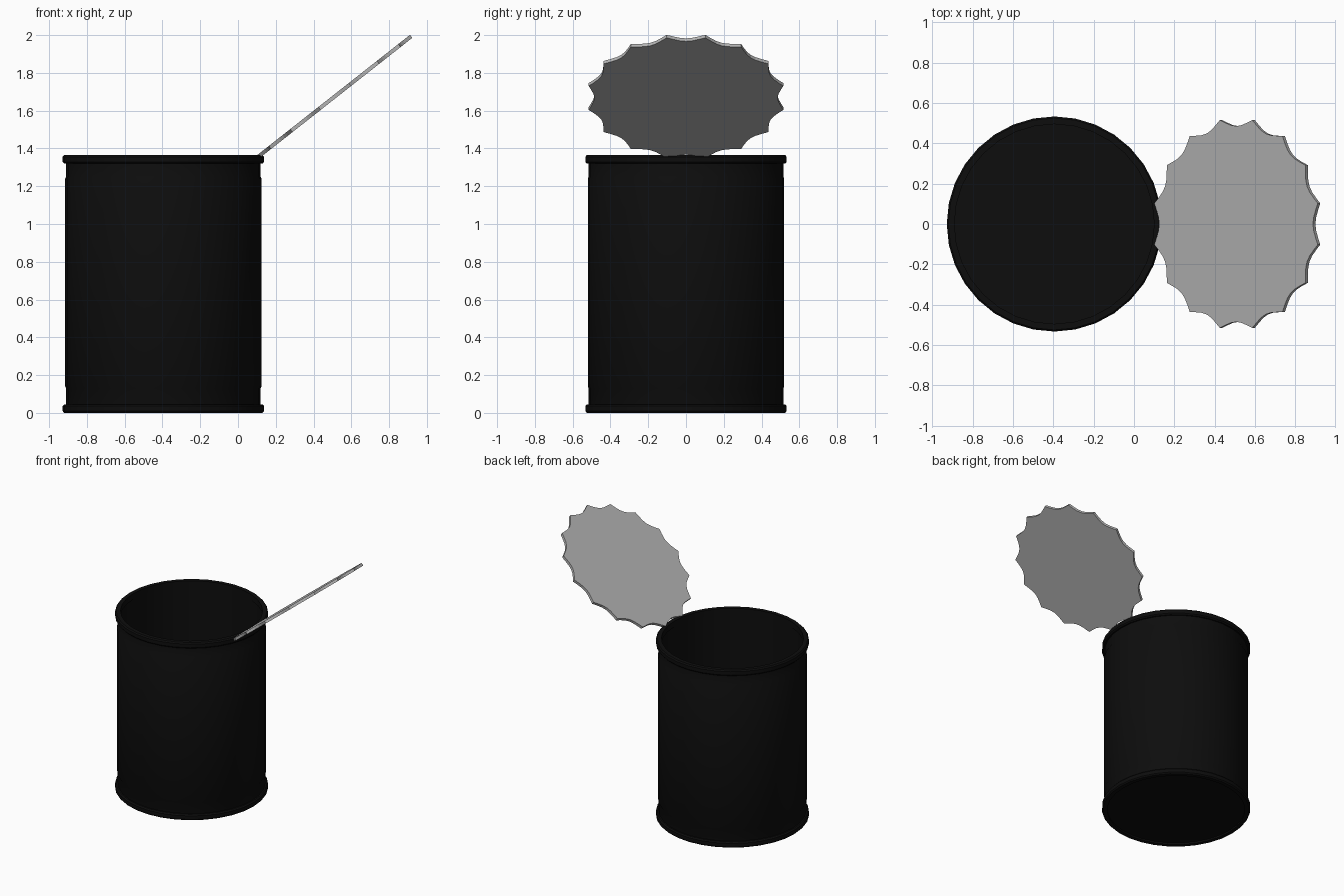
import bpy
import bmesh
from math import sin, cos, pi, radians

cube = bpy.data.objects.get("Cube")
if cube:
    bpy.data.objects.remove(cube)

SIDES = 32
CAN_X = -0.395
HEIGHT = 1.365


def material(name, value):
    mat = bpy.data.materials.new(name)
    mat.use_nodes = True
    color = (value, value, value, 1)
    mat.diffuse_color = color
    mat.node_tree.nodes["Principled BSDF"].inputs["Base Color"].default_value = color
    return mat


def finish(name, bm, mat):
    bmesh.ops.recalc_face_normals(bm, faces=bm.faces)
    mesh = bpy.data.meshes.new(name)
    bm.to_mesh(mesh)
    bm.free()
    mesh.materials.append(mat)
    obj = bpy.data.objects.new(name, mesh)
    bpy.context.collection.objects.link(obj)
    return obj


def lathe(name, profile, mat, closed=False):
    """Spin an (r, z) profile around the can axis; r = 0 makes a pole."""
    bm = bmesh.new()
    verts = [bm.verts.new((r, 0, z)) for r, z in profile]
    pairs = list(zip(verts, verts[1:]))
    if closed:
        pairs.append((verts[-1], verts[0]))
    edges = [bm.edges.new(p) for p in pairs]
    bmesh.ops.spin(bm, geom=verts + edges, axis=(0, 0, 1), cent=(0, 0, 0),
                   angle=2 * pi, steps=SIDES, use_duplicate=False)
    bmesh.ops.remove_doubles(bm, verts=bm.verts, dist=0.0005)
    obj = finish(name, bm, mat)
    obj.location.x = CAN_X
    bpy.ops.object.select_all(action='DESELECT')
    obj.select_set(True)
    bpy.context.view_layer.objects.active = obj
    bpy.ops.object.shade_smooth_by_angle(angle=radians(35))
    return obj


black = material("black_paint", 0.004)
steel = material("bare_steel", 0.45)

# Can wall and floor, open at the top
lathe("can_body", [(0, 0.012), (0.51, 0.012), (0.515, 0.03), (0.515, 0.13),
                   (0.52, 0.14), (0.52, 1.24), (0.515, 1.25), (0.515, 1.345),
                   (0.5, 1.345), (0.5, 0.03), (0, 0.03)], black)

# Rolled rims with rounded outer edges
rim = [(0.495, 0), (0.525, 0), (0.533, 0.009), (0.533, 0.036),
       (0.525, 0.045), (0.495, 0.045)]
lathe("bottom_rim", rim, black, closed=True)
lathe("top_rim", [(r, z + HEIGHT - 0.045) for r, z in rim], black, closed=True)

# Opened lid: a thin disc with concave scallops between sharp points
POINTS, STEPS, RADIUS, DIP, THICK = 16, 6, 0.525, 0.04, 0.02
bm = bmesh.new()
outline = []
for i in range(POINTS * STEPS):
    a = 2 * pi * (i / STEPS + 0.5) / POINTS
    r = RADIUS - DIP * sin(pi * (i % STEPS) / STEPS)
    outline.append(bm.verts.new((r * cos(a), r * sin(a), -THICK / 2)))
base = bm.faces.new(outline)
top = bmesh.ops.extrude_face_region(bm, geom=[base], use_keep_orig=True)
moved = [v for v in top["geom"] if isinstance(v, bmesh.types.BMVert)]
bmesh.ops.translate(bm, verts=moved, vec=(0, 0, THICK))
lid = finish("lid", bm, steel)
lid.location = (0.512, 0, 1.675)
lid.rotation_euler.y = -radians(38.2)
